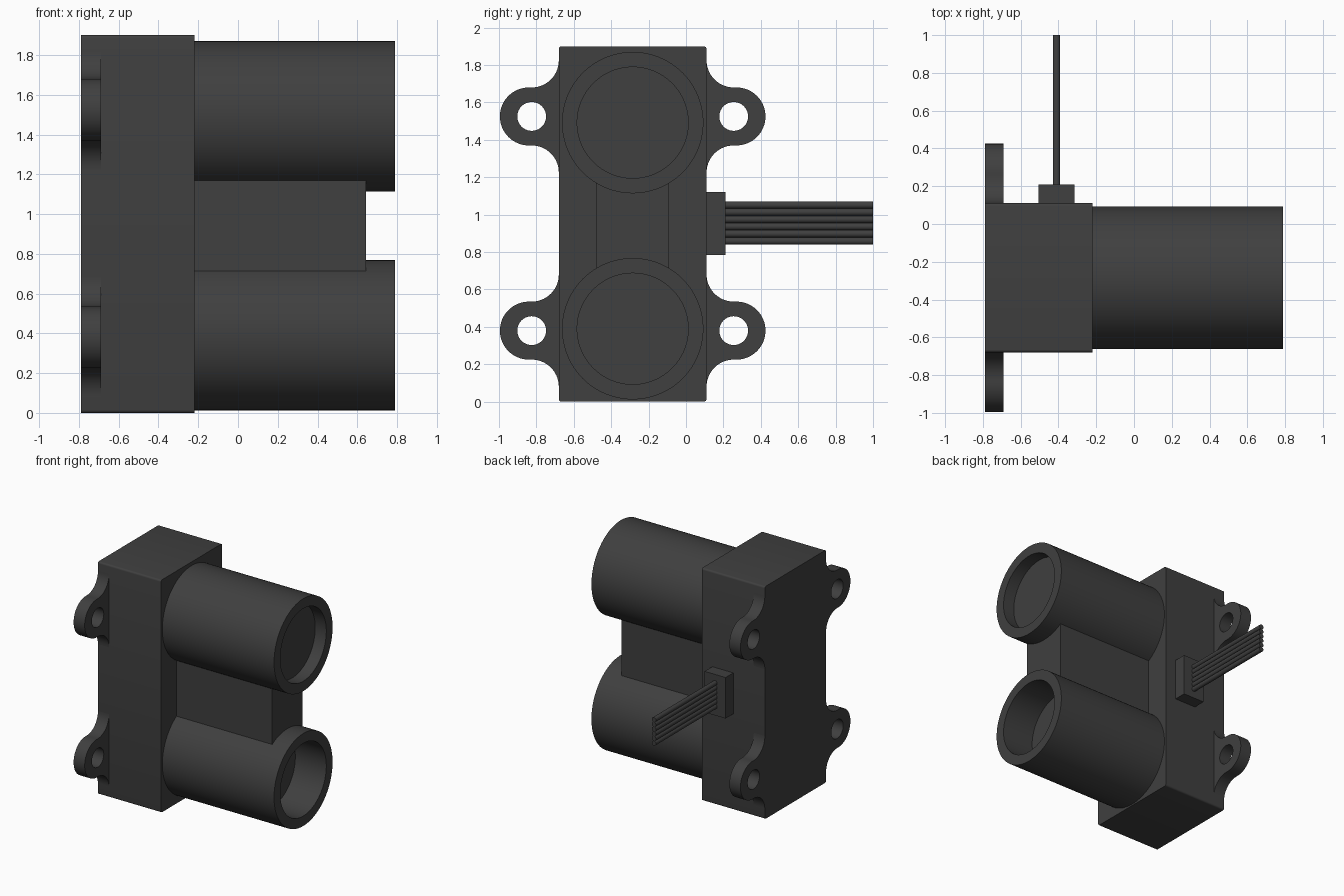
import bpy, bmesh
from math import radians, cos, sin, pi
from mathutils import Matrix, Vector

if "Cube" in bpy.data.objects:
    bpy.data.objects.remove(bpy.data.objects["Cube"])

BACK, FRONT = -0.79, 0.79      # x extents
YC = -0.285                    # y of the housing centre line
HALF = 0.395                   # housing half width

mat = bpy.data.materials.new("dark_plastic")
mat.diffuse_color = (0.05, 0.05, 0.05, 1)
mat.use_nodes = True
mat.node_tree.nodes["Principled BSDF"].inputs["Base Color"].default_value = mat.diffuse_color


def finish(ob, smooth=True):
    ob.data.materials.clear()
    ob.data.materials.append(mat)
    if smooth:
        bpy.ops.object.select_all(action='DESELECT')
        ob.select_set(True)
        bpy.context.view_layer.objects.active = ob
        bpy.ops.object.shade_smooth_by_angle(angle=radians(30))
    return ob


def from_bmesh(name, bm, smooth=True):
    bmesh.ops.recalc_face_normals(bm, faces=bm.faces)
    me = bpy.data.meshes.new(name)
    bm.to_mesh(me)
    bm.free()
    ob = bpy.data.objects.new(name, me)
    bpy.context.collection.objects.link(ob)
    return finish(ob, smooth)


def box(name, x, y, z, round_x=0.0):
    """Box from (min, max) ranges; round_x rounds the edges along x."""
    bm = bmesh.new()
    size = [b - a for a, b in (x, y, z)]
    mid = [(a + b) / 2 for a, b in (x, y, z)]
    bmesh.ops.create_cube(bm, size=1, matrix=Matrix.Translation(mid) @ Matrix.Diagonal(size + [1]))
    if round_x:
        edges = [e for e in bm.edges if abs(e.verts[0].co.x - e.verts[1].co.x) > 1e-4]
        bmesh.ops.bevel(bm, geom=edges, offset=round_x, segments=4, profile=0.5, affect='EDGES')
    return from_bmesh(name, bm, bool(round_x))


def lens_tube(name, z, depth):
    """Revolved barrel along x with a recessed flat lens."""
    prof = [(-0.23, 0), (-0.23, 0.378), (FRONT, 0.378), (FRONT, 0.297),
            (FRONT - depth, 0.297), (FRONT - depth, 0)]
    bm = bmesh.new()
    vs = [bm.verts.new((x, YC + r, z)) for x, r in prof]
    es = [bm.edges.new(p) for p in zip(vs, vs[1:])]
    bmesh.ops.spin(bm, geom=vs + es, cent=(0, YC, z), axis=(1, 0, 0),
                   angle=2 * pi, steps=96, use_duplicate=False)
    bmesh.ops.remove_doubles(bm, verts=bm.verts, dist=1e-4)
    return from_bmesh(name, bm)


def arc(cu, cv, r, a0, a1, n):
    return [(cu + r * cos(radians(a0 + (a1 - a0) * i / n)),
             cv + r * sin(radians(a0 + (a1 - a0) * i / n))) for i in range(n + 1)]


def mounting_ear(name, side, z):
    """Flat lug with a bolt hole, blended into the housing wall."""
    outer = (arc(0.54, -0.30, 0.145, 180, 90, 14) + arc(0.555, 0, 0.155, -90, 90, 32)
             + arc(0.54, 0.30, 0.145, 270, 180, 14))
    hole = arc(0.54, 0, 0.077, 0, 360, 40)[:-1]
    cu = bpy.data.curves.new(name, 'CURVE')
    cu.dimensions = '2D'
    cu.fill_mode = 'BOTH'
    cu.extrude = 0.05
    for pts in (outer, hole):
        sp = cu.splines.new('POLY')
        sp.points.add(len(pts) - 1)
        for p, (u, v) in zip(sp.points, pts):
            p.co = (side * u, v, 0, 1)
        sp.use_cyclic_u = True
    tmp = bpy.data.objects.new(name + "_outline", cu)
    bpy.context.collection.objects.link(tmp)
    me = bpy.data.meshes.new_from_object(tmp.evaluated_get(bpy.context.evaluated_depsgraph_get()))
    bpy.data.objects.remove(tmp)
    bm = bmesh.new()
    bm.from_mesh(me)
    bpy.data.meshes.remove(me)
    bmesh.ops.remove_doubles(bm, verts=bm.verts, dist=1e-4)
    for v in bm.verts:
        u, w, t = v.co
        v.co = Vector((BACK + 0.05 + t, YC + u, z + w))
    return from_bmesh(name, bm)


# Housing and the bridge between the barrels
box("housing", (BACK, -0.22), (YC - HALF, YC + HALF), (0, 1.9), round_x=0.015)
box("bridge", (-0.23, 0.645), (YC - 0.195, YC + 0.195), (0.71, 1.172))

# Emitter and receiver barrels
lens_tube("upper_lens_tube", 1.492, 0.10)
lens_tube("lower_lens_tube", 0.39, 0.28)

# Four mounting ears
for side, sname in ((-1, "left"), (1, "right")):
    for z, zname in ((0.38, "lower"), (1.525, "upper")):
        mounting_ear(f"{zname}_{sname}_mounting_ear", side, z)

# Connector and ribbon of six wires
box("connector", (-0.505, -0.315), (0.10, 0.21), (0.785, 1.12))
for i in range(6):
    bm = bmesh.new()
    bmesh.ops.create_cone(bm, cap_ends=True, segments=24, radius1=0.0195, radius2=0.0195, depth=0.80,
                          matrix=Matrix.Translation((-0.41, 0.60, 0.859 + i * 0.0385))
                          @ Matrix.Rotation(pi / 2, 4, 'X'))
    from_bmesh(f"wire_{i + 1}", bm)
